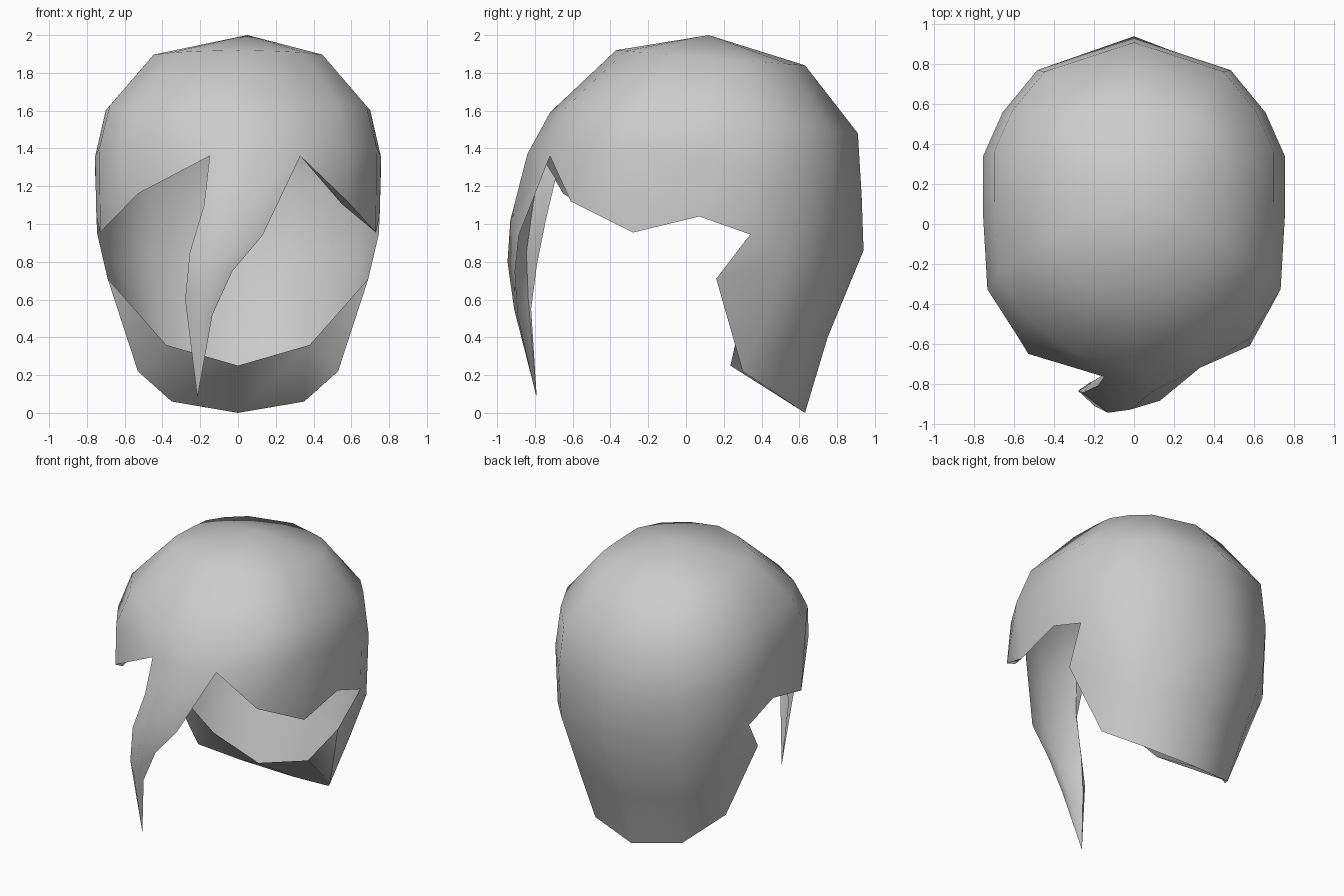
import bpy, bmesh, math

cube = bpy.data.objects.get("Cube")
if cube:
    bpy.data.objects.remove(cube, do_unlink=True)

grey = bpy.data.materials.new("hair grey")
grey.use_nodes = True
colour = (0.6, 0.6, 0.6, 1)
grey.diffuse_color = colour
grey.node_tree.nodes["Principled BSDF"].inputs["Base Color"].default_value = colour


def finish(name, bm):
    bmesh.ops.remove_doubles(bm, verts=bm.verts, dist=0.0005)
    me = bpy.data.meshes.new(name)
    bm.to_mesh(me)
    bm.free()
    me.materials.append(grey)
    ob = bpy.data.objects.new(name, me)
    bpy.context.collection.objects.link(ob)
    bpy.ops.object.select_all(action='DESELECT')
    ob.select_set(True)
    bpy.context.view_layer.objects.active = ob
    bpy.ops.object.shade_smooth_by_angle(angle=math.radians(80))


# Outline of the head seen from above, back centre to front centre
outline = [(0, 1), (.64, .82), (.87, .58), (1, .33), (1, .02),
           (.97, -.42), (.76, -.70), (.42, -.90), (0, -1)]
# Upper rings: half width, y front, y back, z front, z back, side lift
rings = [(.46, -.37, .63, 1.92, 1.84, 0),
         (.70, -.72, .91, 1.59, 1.48, .07),
         (.757, -.84, .93, 1.37, 1.15, .10)]
# Lower rows, keyed by column: hairline, nape, nape rim
lower = [
    {0: (0, .94, .86), 1: (.47, .76, .84), 2: (.66, .53, .81), 3: (.745, .34, .945),
     4: (.75, .07, 1.04), 5: (.73, -.28, .955), 6: (.58, -.61, 1.12)},
    {0: (0, .75, .40), 1: (.41, .64, .42), 2: (.60, .42, .52), 3: (.69, .16, .71)},
    {0: (0, .63, 0), 1: (.35, .54, .06), 2: (.53, .30, .22)},
]
# Long front lock: left edge, ridge, right edge and turned-in rim of each row
lock = [
    ((.33, -.72, 1.36), (.09, -.84, 1.37), (-.15, -.765, 1.36), (-.14, -.69, 1.24)),
    ((.13, -.885, .94), (-.02, -.93, 1.02), (-.18, -.81, 1.10), (-.13, -.74, 1.03)),
    ((-.03, -.905, .75), (-.13, -.945, .80), (-.255, -.845, .85), (-.21, -.79, .78)),
    ((-.135, -.89, .52), (-.20, -.91, .55), (-.28, -.835, .60), (-.25, -.82, .55)),
]


def column(c, side):
    """Points of one column from the crown down."""
    ux, uy = outline[c]
    pts = [(.05, .12, 2.0)]
    for w, yf, yb, zf, zb, lift in rings:
        t = (1 + uy) / 2
        z = zf + (zb - zf) * t + lift * ux * (1 - max(0, uy))
        pts.append((side * w * ux, yf + (yb - yf) * t, z))
    # the fringe parts off centre, at the root of the lock
    if c == 8:
        pts[3] = lock[0][1]
    if c == 7:
        pts[3] = lock[0][0 if side > 0 else 2]
    for row in lower:
        if c in row:
            x, y, z = row[c]
            pts.append((side * x, y, z))
    if c == 6 and side < 0:
        pts[4] = (-.53, -.65, 1.16)
    return pts


# Cap of hair
bm = bmesh.new()
for side in (1, -1):
    cols = [[bm.verts.new(p) for p in column(c, side)] for c in range(9)]
    for c in range(8):
        a, b = cols[c], cols[c + 1]
        for r in range(6):
            if r + 1 >= len(a) or r >= len(b):
                continue
            if r == 0:
                f = [a[0], b[1], a[1]]
            elif r + 1 < len(b):
                f = [a[r], b[r], b[r + 1], a[r + 1]]
            elif c in (2, 6):
                f = [a[r], b[r], a[r + 1]]
            else:
                continue
            bm.faces.new(f if side > 0 else f[::-1])

# Front lock, growing out of the cap
rows = [[bm.verts.new(p) for p in row] for row in lock]
tip = bm.verts.new((-.215, -.79, .08))
for i in range(3):
    for up, dn in zip(rows, rows[1:]):
        bm.faces.new([up[i], up[i + 1], dn[i + 1], dn[i]])
    bm.faces.new([rows[-1][i], rows[-1][i + 1], tip])
finish("hair_cap_and_lock", bm)

# Narrow lip turned in under the left fringe
bm = bmesh.new()
root, mid, temple, inner = [bm.verts.new(p) for p in (
    (.33, -.72, 1.36), (.58, -.61, 1.12), (.73, -.28, .955), (.55, -.56, 1.105))]
bm.faces.new([root, inner, mid])
bm.faces.new([mid, inner, temple])
finish("fringe_lip", bm)

# Underside of the nape, folded forward from the rim
bm = bmesh.new()
for s in (1, -1):
    rim0, rim1, rim2, ear, in0, in1 = [bm.verts.new((s * x, y, z)) for x, y, z in (
        (0, .63, 0), (.35, .54, .06), (.53, .30, .22), (.69, .16, .71),
        (0, .235, .25), (.38, .26, .36))]
    for f in ([rim0, rim1, in1, in0], [rim1, rim2, in1], [rim2, ear, in1]):
        bm.faces.new(f if s > 0 else f[::-1])
finish("nape_underside", bm)
